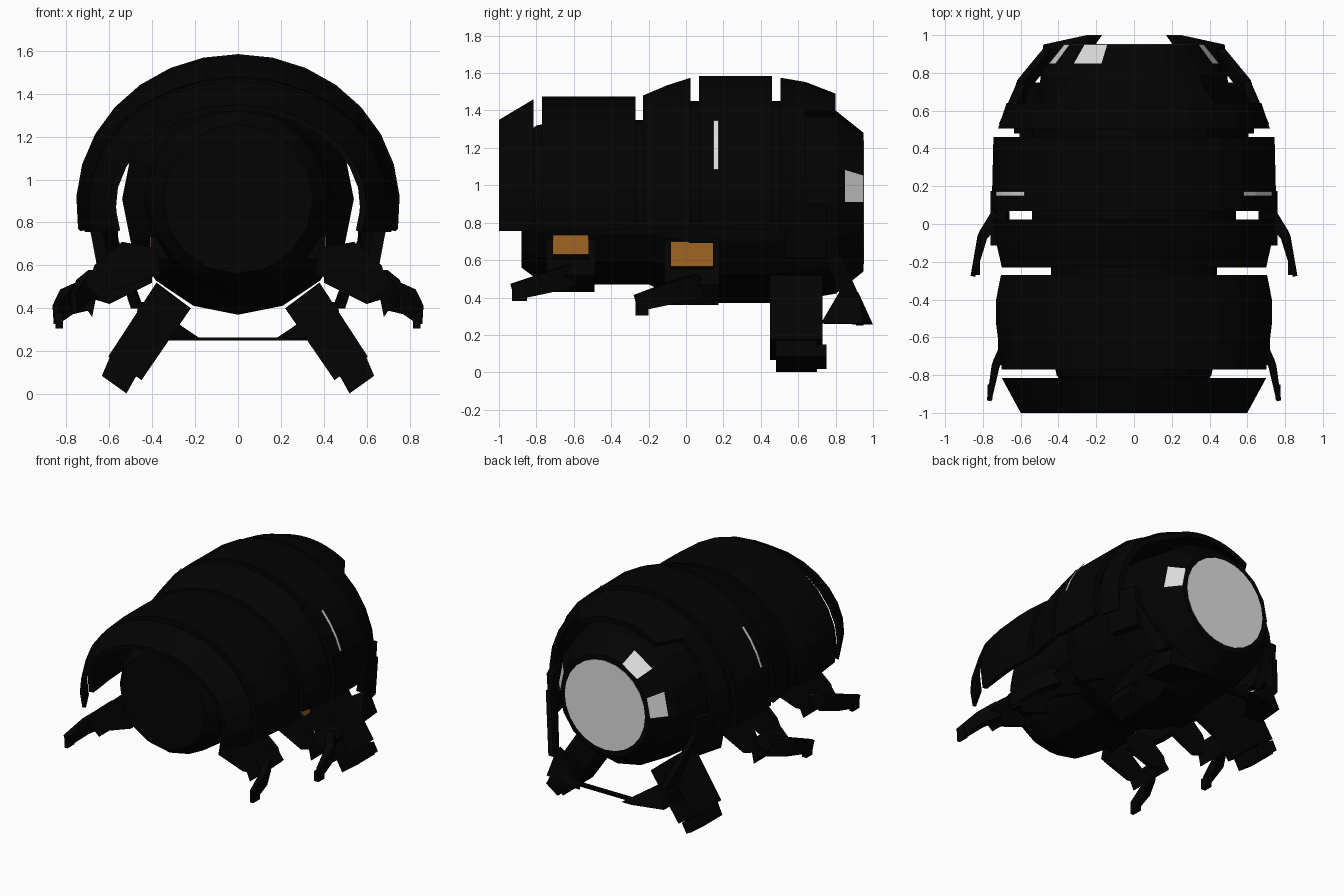
import bpy, bmesh, math
from mathutils import Vector

if "Cube" in bpy.data.objects:
    bpy.data.objects.remove(bpy.data.objects["Cube"])


def material(name, rgb):
    m = bpy.data.materials.new(name)
    m.diffuse_color = (*rgb, 1)
    m.use_nodes = True
    m.node_tree.nodes["Principled BSDF"].inputs["Base Color"].default_value = m.diffuse_color
    return m


BLACK = material("black armour", (0.001, 0.001, 0.001))
WHITE = material("white lamp", (0.72, 0.72, 0.72))
ORANGE = material("orange marker", (0.35, 0.13, 0.017))


def finish(bm, name, mats=(BLACK,)):
    bmesh.ops.recalc_face_normals(bm, faces=bm.faces[:])
    me = bpy.data.meshes.new(name)
    bm.to_mesh(me)
    bm.free()
    for m in mats:
        me.materials.append(m)
    ob = bpy.data.objects.new(name, me)
    bpy.context.collection.objects.link(ob)
    return ob


def add_hull(bm, points):
    vs = [bm.verts.new(p) for p in points]
    res = bmesh.ops.convex_hull(bm, input=vs)
    extra = {v for k in ("geom_interior", "geom_unused") for v in res[k]
             if isinstance(v, bmesh.types.BMVert)}
    if extra:
        bmesh.ops.delete(bm, geom=list(extra), context='VERTS')


def hull(name, points, mat=BLACK):
    bm = bmesh.new()
    add_hull(bm, points)
    return finish(bm, name, (mat,))


def prism(name, outline, y0, y1, s=1, mat=BLACK):
    """Convex x-z outline extruded along y, mirrored when s is -1."""
    return hull(name, [(s * x, y, z) for x, z in outline for y in (y0, y1)], mat)


def box(name, s, xr, yr, zr, mat=BLACK):
    return prism(name, [(x, z) for x in xr for z in zr], *yr, s, mat)


# Inner barrel: 16-sided, with lit facets on the rear cone
CZ, N = 0.91, 16
profile = [(-0.88, 0.35), (-0.80, 0.41), (-0.65, 0.44), (-0.20, 0.44), (0.02, 0.54),
           (0.50, 0.54), (0.80, 0.49), (0.85, 0.45), (0.95, 0.37)]
bm = bmesh.new()
rings = []
for y, r in profile:
    rings.append([bm.verts.new((r * math.cos(k * math.tau / N), y,
                                CZ + r * math.sin(k * math.tau / N))) for k in range(N)])
for i in range(len(rings) - 1):
    for k in range(N):
        f = bm.faces.new((rings[i][k], rings[i][(k + 1) % N],
                          rings[i + 1][(k + 1) % N], rings[i + 1][k]))
        if i == len(rings) - 2 and k in (0, 5, 7):
            f.material_index = 1
bm.faces.new(rings[0])
bm.faces.new(rings[-1])
finish(bm, "barrel", (BLACK, WHITE))

# Round rear window
hull("rear_window", [(0.33 * math.cos(k * math.tau / 24), y, CZ + 0.33 * math.sin(k * math.tau / 24))
                     for k in range(24) for y in (0.945, 0.952)], WHITE)

# Overlapping armour shells: (y, half width, height above SZ, lower edge z)
SZ, SEG = 0.88, 16


def shell(name, sections, thick=0.04):
    bm = bmesh.new()
    grid = []
    for y, rx, rz, zb in sections:
        a0 = math.asin((zb - SZ) / rz)
        row = []
        for t in (0, thick):
            row.append([bm.verts.new(((rx - t) * math.cos(a), y, SZ + (rz - t) * math.sin(a)))
                        for a in (a0 + (math.pi - 2 * a0) * k / SEG for k in range(SEG + 1))])
        grid.append(row)
    for r0, r1 in zip(grid, grid[1:]):
        for layer in (0, 1):
            for k in range(SEG):
                bm.faces.new((r0[layer][k], r0[layer][k + 1], r1[layer][k + 1], r1[layer][k]))
        for k in (0, SEG):
            bm.faces.new((r0[0][k], r0[1][k], r1[1][k], r1[0][k]))
    for row in (grid[0], grid[-1]):
        for k in range(SEG):
            bm.faces.new((row[0][k], row[0][k + 1], row[1][k + 1], row[1][k]))
    finish(bm, name)


shell("front_hood", [(-1.0, 0.60, 0.47, 0.755), (-0.815, 0.70, 0.58, 0.755)], 0.03)
shell("front_shell", [(-0.77, 0.70, 0.595, 0.755), (-0.53, 0.73, 0.595, 0.755),
                      (-0.40, 0.73, 0.595, 0.76), (-0.27, 0.705, 0.595, 0.77)])
shell("middle_shell", [(-0.23, 0.70, 0.60, 0.77), (-0.10, 0.73, 0.655, 0.77),
                       (0.025, 0.745, 0.695, 0.77)])
shell("main_shell", [(0.07, 0.755, 0.705, 0.77), (0.46, 0.745, 0.705, 0.76)])
shell("rear_shell", [(0.505, 0.72, 0.695, 0.755), (0.64, 0.675, 0.672, 0.755)])
shell("rear_brow", [(0.64, 0.675, 0.672, 1.40), (0.80, 0.61, 0.61, 1.40)])


# Blade made of tapering segments: (x, y, z, width, height)
def blade(name, path, s):
    bm = bmesh.new()
    secs = []
    for i, (x, y, z, w, h) in enumerate(path):
        a = Vector(path[max(i - 1, 0)][:3])
        b = Vector(path[min(i + 1, len(path) - 1)][:3])
        d = (b - a).normalized()
        side = d.cross(Vector((0, 0, 1))).normalized()
        up = side.cross(d)
        pts = [Vector((x, y, z)) + side * u * w / 2 + up * v * h / 2
               for u in (-1, 1) for v in (-1, 1)]
        secs.append([(s * p.x, p.y, p.z) for p in pts])
    for p, q in zip(secs, secs[1:]):
        add_hull(bm, p + q)
    finish(bm, name)


# Arm parts: marker y and z range, marker x, prong and crossbar outlines, blade, claw
ARMS = {
    "front": dict(
        y=(-0.71, -0.52), z=(0.63, 0.735), x=0.405,
        prong=[(0.36, 0.56), (0.38, 0.68), (0.54, 0.71), (0.67, 0.60), (0.70, 0.50), (0.56, 0.49)],
        bar=[(0.59, 0.50), (0.66, 0.60), (0.72, 0.52), (0.62, 0.43)],
        blade=[(0.66, -0.62, 0.52, 0.07, 0.12), (0.73, -0.74, 0.48, 0.04, 0.11),
               (0.765, -0.925, 0.43, 0.025, 0.09)],
        claw=((0.75, 0.775), (-0.93, -0.85), (0.38, 0.45))),
    "middle": dict(
        y=(-0.08, 0.145), z=(0.565, 0.70), x=0.485,
        prong=[(0.40, 0.52), (0.41, 0.67), (0.54, 0.71), (0.67, 0.59), (0.73, 0.46), (0.60, 0.42)],
        bar=[(0.66, 0.46), (0.68, 0.55), (0.76, 0.47), (0.68, 0.36)],
        blade=[(0.71, 0.06, 0.46, 0.08, 0.13), (0.80, -0.06, 0.43, 0.05, 0.12),
               (0.85, -0.265, 0.37, 0.025, 0.09)],
        claw=((0.815, 0.85), (-0.27, -0.20), (0.305, 0.38))),
}

for s, side in ((1, "right"), (-1, "left")):
    # Forked arms, each framing an orange plate on the barrel
    for part, p in ARMS.items():
        (y0, y1), (z0, z1) = p["y"], p["z"]
        box(f"{part}_mount_{side}", s, (0.28, p["x"]), (y0, y1), (z0, z1))
        box(f"{part}_marker_{side}", s, (p["x"], p["x"] + 0.006), (y0, y1), (z0, z1), ORANGE)
        prism(f"{part}_prong_fore_{side}", p["prong"], y0 - 0.035, y0, s)
        prism(f"{part}_prong_aft_{side}", p["prong"], y1, y1 + 0.035, s)
        prism(f"{part}_crossbar_{side}", p["bar"], y0 - 0.035, y1 + 0.03, s)
        blade(f"{part}_blade_{side}", p["blade"], s)
        box(f"{part}_claw_{side}", s, *p["claw"])

    # Rear leg: thigh box, foot and heel block
    prism(f"rear_leg_{side}", [(0.22, 0.40), (0.38, 0.52), (0.605, 0.175), (0.45, 0.065)],
          0.45, 0.73, s)
    prism(f"rear_foot_{side}", [(0.46, 0.11), (0.59, 0.19), (0.635, 0.085), (0.52, 0.003)],
          0.48, 0.70, s)
    prism(f"rear_heel_{side}", [(0.49, 0.09), (0.59, 0.15), (0.625, 0.085), (0.53, 0.018)],
          0.69, 0.75, s)

    # Side plate under the rear shell and slat running down to the bumper
    hull(f"side_plate_{side}", [(s * x, y, z) for x, y, z in (
        (0.66, 0.53, 0.90), (0.715, 0.53, 0.90), (0.57, 0.75, 0.90), (0.62, 0.75, 0.90),
        (0.60, 0.53, 0.61), (0.66, 0.53, 0.61), (0.55, 0.75, 0.61), (0.60, 0.75, 0.61))])
    hull(f"slat_{side}", [(s * x, y, z) for x, y, z in (
        (0.58, 0.68, 0.78), (0.62, 0.68, 0.78), (0.58, 0.76, 0.78), (0.62, 0.76, 0.78),
        (0.46, 0.83, 0.40), (0.50, 0.83, 0.40), (0.44, 0.93, 0.40), (0.48, 0.93, 0.40))])

    # Rear bumper wedge
    hull(f"bumper_{side}", [(s * x, y, z) for x, y, z in (
        (0.17, 1.0, 0.255), (0.25, 1.0, 0.255), (0.48, 0.95, 0.26), (0.50, 0.72, 0.26),
        (0.36, 0.72, 0.26), (0.43, 0.92, 0.43), (0.46, 0.82, 0.43))])

    # Light stripe on the main shell
    bm = bmesh.new()
    rows = []
    for k in range(4):
        a = math.radians(16.5 + 24.2 * k / 3)
        rows.append([bm.verts.new((s * 0.763 * math.cos(a), y, SZ + 0.715 * math.sin(a)))
                     for y in (0.148, 0.173)])
    for p, q in zip(rows, rows[1:]):
        bm.faces.new((p[0], p[1], q[1], q[0]))
    bmesh.ops.solidify(bm, geom=bm.faces[:], thickness=0.009)
    finish(bm, f"light_stripe_{side}", (WHITE,))

# Thin bar joining the bumper halves
box("bumper_bar", 1, (-0.34, 0.34), (0.91, 0.95), (0.25, 0.265))
